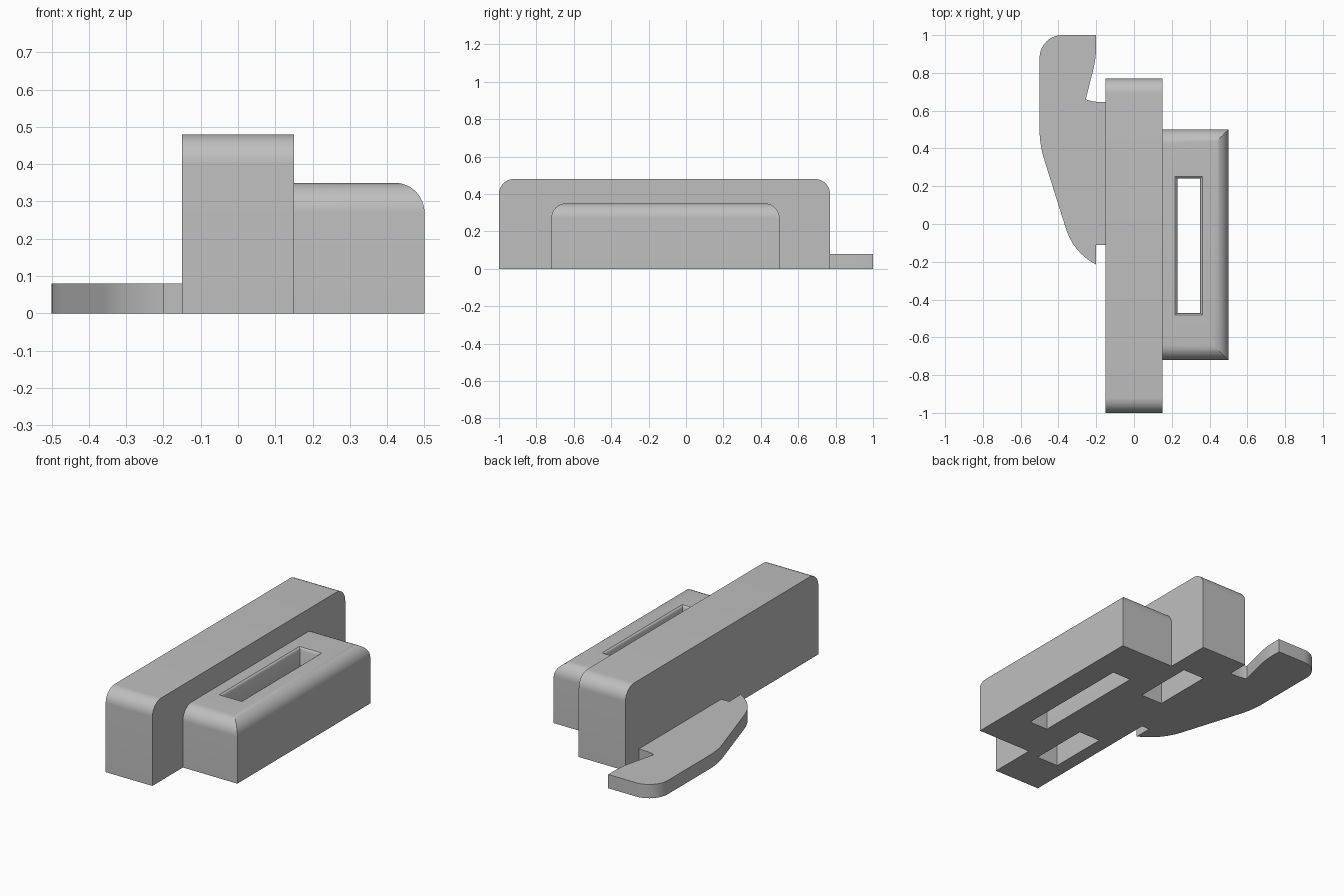
import bpy
import bmesh
import math

cube = bpy.data.objects.get("Cube")
if cube:
    bpy.data.objects.remove(cube, do_unlink=True)

grey = bpy.data.materials.new("plain_grey")
grey.use_nodes = True
colour = (0.52, 0.52, 0.52, 1)
grey.diffuse_color = colour
grey.node_tree.nodes["Principled BSDF"].inputs["Base Color"].default_value = colour


def make_object(name, bm):
    bmesh.ops.recalc_face_normals(bm, faces=bm.faces)
    mesh = bpy.data.meshes.new(name)
    bm.to_mesh(mesh)
    bm.free()
    mesh.materials.append(grey)
    obj = bpy.data.objects.new(name, mesh)
    bpy.context.collection.objects.link(obj)
    return obj


def rectangle(x0, x1, y0, y1, grow=0):
    return [(x0 - grow, y0 - grow), (x1 + grow, y0 - grow),
            (x1 + grow, y1 + grow), (x0 - grow, y1 + grow)]


def loft(layers):
    """Closed solid through a stack of (height, outline) layers."""
    bm = bmesh.new()
    rings = [[bm.verts.new((x, y, z)) for x, y in outline] for z, outline in layers]
    for low, high in zip(rings, rings[1:]):
        for i in range(len(low)):
            j = (i + 1) % len(low)
            bm.faces.new((low[i], low[j], high[j], high[i]))
    bm.faces.new(rings[0][::-1])
    bm.faces.new(rings[-1])
    return bm


def rounded_block(name, x0, x1, y0, y1, height, radius, is_round):
    """Box whose chosen top edges are rounded."""
    bm = loft([(0, rectangle(x0, x1, y0, y1)), (height, rectangle(x0, x1, y0, y1))])
    edges = [e for e in bm.edges
             if all(v.co.z > height - 0.001 for v in e.verts)
             and is_round((e.verts[0].co + e.verts[1].co) / 2)]
    bmesh.ops.bevel(bm, geom=edges, offset=radius, segments=12, profile=0.5,
                    affect='EDGES', clamp_overlap=True)
    return make_object(name, bm)


def cut(obj, layers):
    cutter = make_object("cutter", loft(layers))
    cutter.hide_render = True
    mod = obj.modifiers.new("cut", 'BOOLEAN')
    mod.operation = 'DIFFERENCE'
    mod.solver = 'EXACT'
    mod.object = cutter
    bpy.context.view_layer.objects.active = obj
    bpy.ops.object.modifier_apply(modifier=mod.name)
    bpy.data.objects.remove(cutter, do_unlink=True)


def smooth(obj):
    bpy.ops.object.select_all(action='DESELECT')
    obj.select_set(True)
    bpy.context.view_layer.objects.active = obj
    bpy.ops.object.shade_smooth_by_angle(angle=math.radians(25))


# Tall central bar, rounded at both ends, with two blind pockets underneath
bar = rounded_block("main_bar", -0.15, 0.15, -1, 0.77, 0.48, 0.08,
                    lambda mid: abs(mid.x) < 0.01)
for y in (-0.74, 0.15):
    pocket = rectangle(-0.07, 0.07, y, y + 0.36)
    cut(bar, [(-0.1, pocket), (0.36, pocket)])
smooth(bar)

# Lower side block, rounded on its three free sides, with a slot right through
block = rounded_block("side_block", 0.15, 0.5, -0.72, 0.5, 0.35, 0.08,
                      lambda mid: mid.x > 0.2)
slot = (0.23, 0.35, -0.47, 0.24)
cut(block, [(-0.1, rectangle(*slot)), (0.335, rectangle(*slot)),
            (0.344, rectangle(*slot, 0.004)), (0.351, rectangle(*slot, 0.014))])
smooth(block)


# Thin curved fin along the other side
def arc(cx, cy, rx, ry, start, end, steps=10):
    angles = [math.radians(start + (end - start) * i / steps) for i in range(steps + 1)]
    return [(cx + rx * math.cos(a), cy + ry * math.sin(a)) for a in angles]


def bend(a, b, c, steps=8):
    """Quadratic curve from a to c, pulled towards b."""
    ts = [i / steps for i in range(steps + 1)]
    return [tuple((1 - t) ** 2 * p + 2 * t * (1 - t) * q + t * t * r
                  for p, q, r in zip(a, b, c)) for t in ts]


outline = [(-0.2, 1)]
outline += arc(-0.38, 0.88, 0.12, 0.12, 90, 180)
outline += bend((-0.5, 0.5), (-0.5, 0.42), (-0.475, 0.34))
outline += bend((-0.365, -0.01), (-0.325, -0.15), (-0.2, -0.215))
outline += [(-0.2, -0.11), (-0.15, -0.11), (-0.15, 0.645)]
outline += bend((-0.2, 0.647), (-0.23, 0.65), (-0.255, 0.66), 4)
outline += bend((-0.225, 0.78), (-0.203, 0.86), (-0.2, 0.93))
fin = make_object("side_fin", loft([(0, outline), (0.08, outline)]))
smooth(fin)
